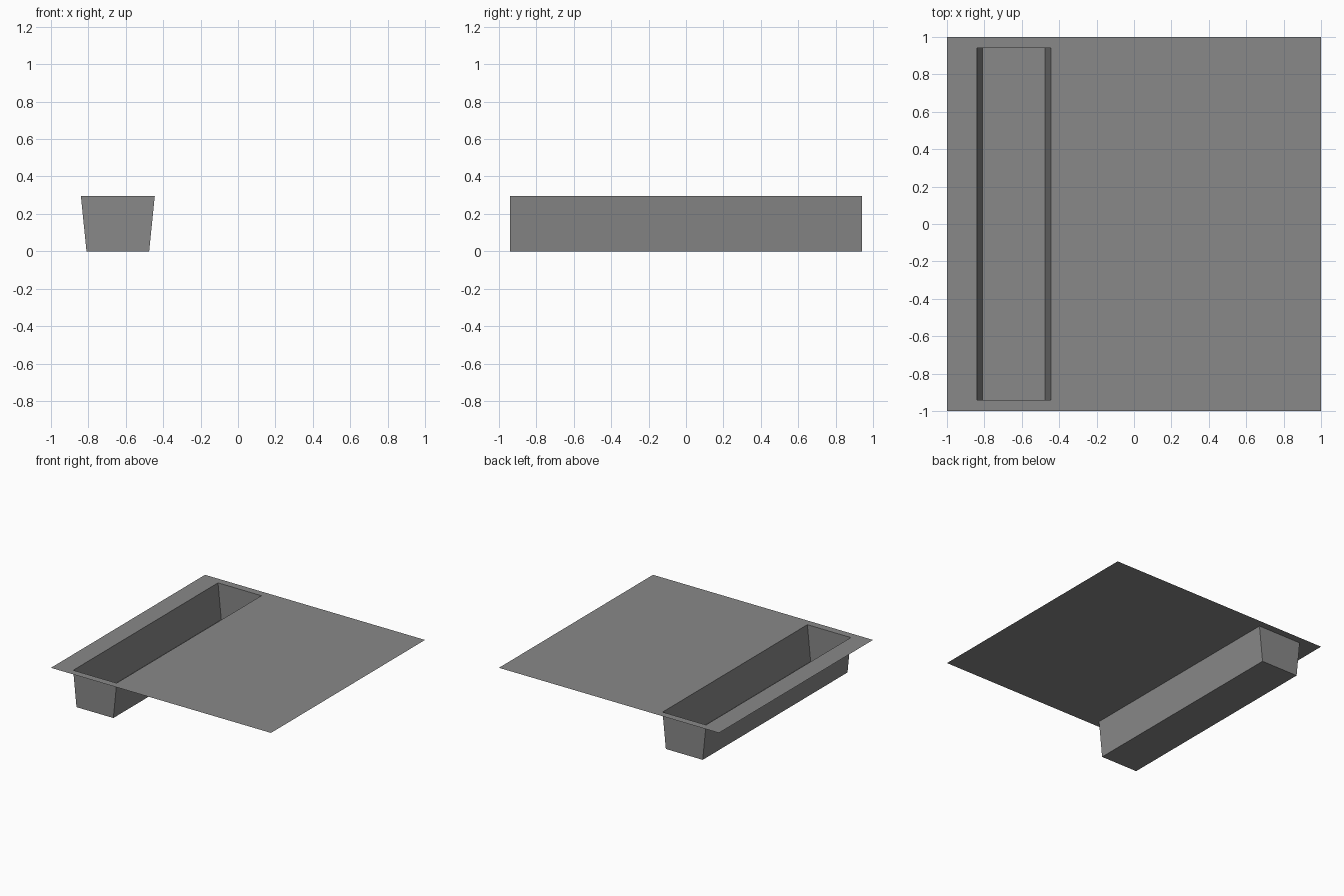
import bpy, bmesh

if "Cube" in bpy.data.objects:
    bpy.data.objects.remove(bpy.data.objects["Cube"])

# One flat grey for the whole sheet
grey = bpy.data.materials.new("mid grey")
grey.diffuse_color = (0.25, 0.25, 0.25, 1)
grey.use_nodes = True
grey.node_tree.nodes["Principled BSDF"].inputs["Base Color"].default_value = grey.diffuse_color

TOP = 0.295


def ring(bm, x0, x1, y, z):
    """Rectangular loop of four vertices, counter-clockwise from above."""
    return [bm.verts.new(p) for p in
            ((x0, -y, z), (x1, -y, z), (x1, y, z), (x0, y, z))]


def bridge(bm, outer, inner):
    """Join two rectangular loops with four quads."""
    for i in range(4):
        j = (i + 1) % 4
        bm.faces.new((outer[i], outer[j], inner[j], inner[i]))


bm = bmesh.new()
edge = ring(bm, -1.0, 1.0, 1.0, TOP)
rim = ring(bm, -0.84, -0.445, 0.94, TOP)
base = ring(bm, -0.81, -0.475, 0.94, 0.0)

# Flat surface around the opening
bridge(bm, edge, rim)
# Trough walls (long sides taper, ends are vertical) and floor
bridge(bm, rim, base)
bm.faces.new(base)

mesh = bpy.data.meshes.new("ground_with_trench")
bm.to_mesh(mesh)
bm.free()
mesh.materials.append(grey)
obj = bpy.data.objects.new("ground_with_trench", mesh)
bpy.context.collection.objects.link(obj)
